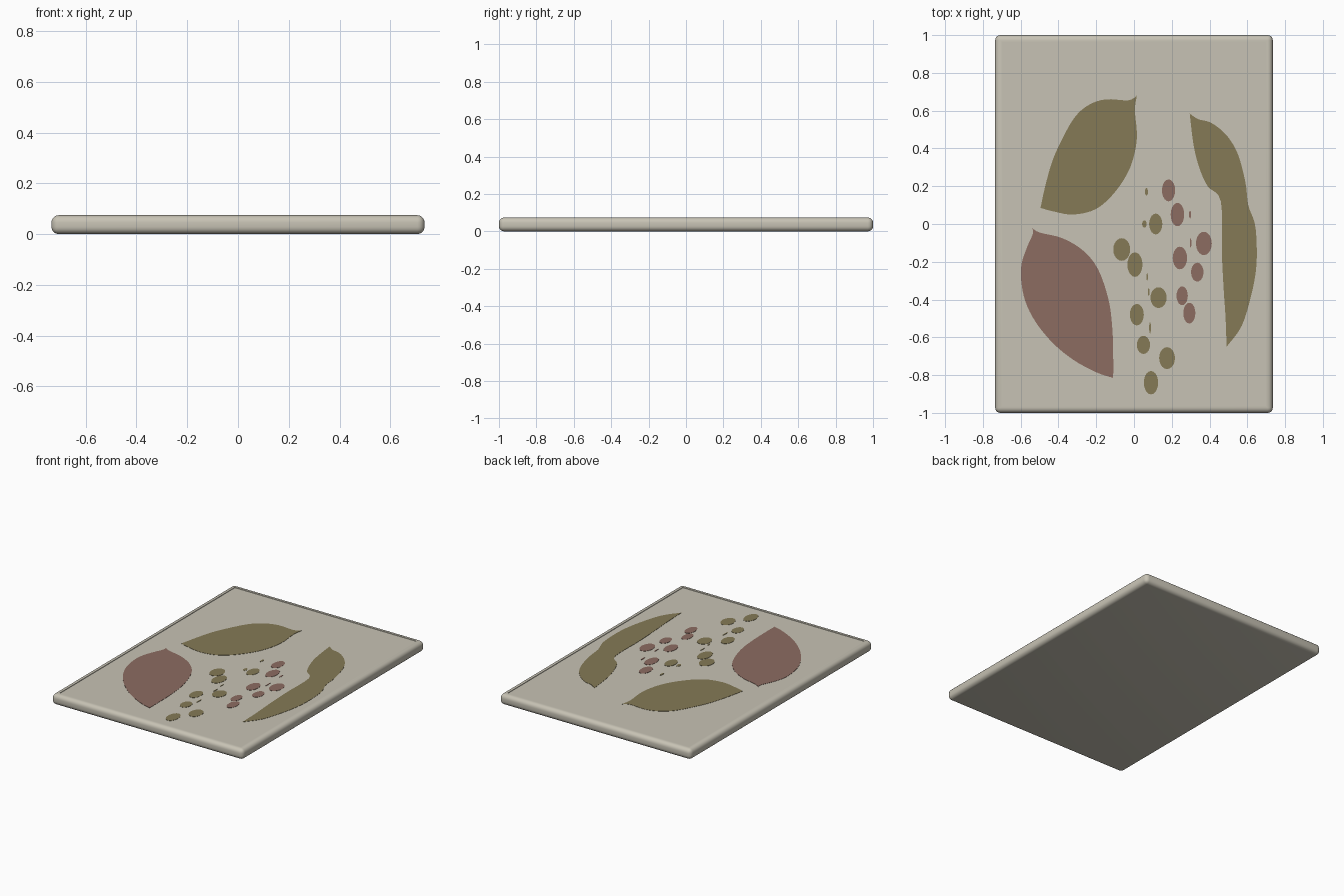
import bpy, bmesh, math
from mathutils import Vector

if "Cube" in bpy.data.objects:
    bpy.data.objects.remove(bpy.data.objects["Cube"])


def material(name, rgb):
    m = bpy.data.materials.new(name)
    m.diffuse_color = (*rgb, 1.0)
    m.use_nodes = True
    m.node_tree.nodes["Principled BSDF"].inputs["Base Color"].default_value = m.diffuse_color
    return m


stone = material("warm stone", (0.575, 0.545, 0.46))
olive = material("olive", (0.235, 0.195, 0.094))
rose = material("dusty rose", (0.262, 0.150, 0.120))

W, L, H = 1.47, 2.0, 0.074
PANEL_Z = H - 0.003


def add_object(name, bm, mat):
    bmesh.ops.recalc_face_normals(bm, faces=bm.faces[:])
    mesh = bpy.data.meshes.new(name)
    bm.to_mesh(mesh)
    bm.free()
    mesh.materials.append(mat)
    ob = bpy.data.objects.new(name, mesh)
    bpy.context.collection.objects.link(ob)
    return ob


def add_plate(bm, pts, thick=0.0015):
    """Thin flat plate lying on the panel, slightly sunk into it."""
    low = [bm.verts.new((x, y, PANEL_Z - 0.001)) for x, y in pts]
    face = bm.faces.new(low)
    ext = bmesh.ops.extrude_face_region(bm, geom=[face], use_keep_orig=True)
    for v in ext["geom"]:
        if isinstance(v, bmesh.types.BMVert):
            v.co.z += thick + 0.001


def spline(pts, steps=4):
    """Smooth open curve through the points; the last point is left out."""
    p = [Vector(q) for q in pts]
    p = [p[0]] + p + [p[-1]]
    out = []
    for i in range(1, len(p) - 2):
        a, b, c, d = p[i - 1:i + 3]
        for k in range(steps):
            t = k / steps
            out.append(0.5 * (2 * b + (c - a) * t + (2 * a - 5 * b + 4 * c - d) * t * t
                              + (3 * b - a - 3 * c + d) * t ** 3))
    return out


def leaf(name, side_a, side_b, mat):
    """Leaf outline: side_a runs tip to tip, side_b runs back again."""
    bm = bmesh.new()
    add_plate(bm, spline(side_a) + spline([side_a[-1]] + side_b + [side_a[0]]))
    add_object(name, bm, mat)


def ellipse(x, y, rx, ry, n=20):
    return [(x + rx * math.cos(2 * math.pi * i / n), y + ry * math.sin(2 * math.pi * i / n))
            for i in range(n)]


def berries(name, spots, mat):
    bm = bmesh.new()
    for s in spots:
        add_plate(bm, ellipse(*s))
    add_object(name, bm, mat)


# Slab with rounded edges and a slightly sunken top panel
bm = bmesh.new()
bmesh.ops.create_cube(bm, size=1)
for v in bm.verts:
    v.co = Vector((v.co.x * W, v.co.y * L, (v.co.z + 0.5) * H))
bmesh.ops.bevel(bm, geom=bm.edges[:], offset=0.028, segments=5, profile=0.5, affect='EDGES')
bm.normal_update()
top = max((f for f in bm.faces if f.normal.z > 0.99), key=lambda f: f.calc_area())
bmesh.ops.inset_region(bm, faces=[top], thickness=0.014)
bmesh.ops.inset_region(bm, faces=[top], thickness=0.001)
for v in top.verts:
    v.co.z = PANEL_Z
slab = add_object("board", bm, stone)
bpy.context.view_layer.objects.active = slab
slab.select_set(True)
bpy.ops.object.shade_smooth_by_angle(angle=math.radians(32))

# Three large leaves
leaf("upper_leaf",
     [(0.015, 0.68), (0.005, 0.6), (0.015, 0.45), (-0.02, 0.3), (-0.1, 0.17), (-0.2, 0.08),
      (-0.32, 0.05), (-0.42, 0.065), (-0.495, 0.085)],
     [(-0.47, 0.2), (-0.43, 0.34), (-0.37, 0.47), (-0.31, 0.57), (-0.24, 0.63),
      (-0.15, 0.66), (-0.03, 0.655)], olive)
leaf("lower_leaf",
     [(-0.54, -0.02), (-0.5, -0.045), (-0.38, -0.075), (-0.27, -0.14), (-0.19, -0.24),
      (-0.135, -0.4), (-0.115, -0.55), (-0.11, -0.7), (-0.11, -0.815)],
     [(-0.2, -0.785), (-0.32, -0.72), (-0.43, -0.63), (-0.52, -0.52), (-0.575, -0.41),
      (-0.597, -0.3), (-0.595, -0.21), (-0.565, -0.12), (-0.535, -0.05)], rose)
leaf("right_leaf",
     [(0.295, 0.585), (0.34, 0.555), (0.41, 0.535), (0.49, 0.47), (0.55, 0.37), (0.59, 0.22),
      (0.605, 0.1), (0.64, 0.0), (0.65, -0.13), (0.645, -0.25), (0.62, -0.38),
      (0.57, -0.54), (0.49, -0.65)],
     [(0.485, -0.5), (0.475, -0.35), (0.465, -0.15), (0.46, 0.12), (0.39, 0.2),
      (0.345, 0.3), (0.315, 0.42)], olive)

# Berry clusters
berries("olive_berries", [
    (0.115, 0.0, 0.035, 0.055), (-0.065, -0.135, 0.045, 0.06), (0.005, -0.215, 0.04, 0.065),
    (0.13, -0.39, 0.043, 0.055), (0.015, -0.48, 0.037, 0.057), (0.05, -0.64, 0.035, 0.048),
    (0.175, -0.71, 0.042, 0.058), (0.09, -0.84, 0.038, 0.062)], olive)
berries("rose_berries", [
    (0.183, 0.178, 0.035, 0.058), (0.23, 0.05, 0.036, 0.062), (0.37, -0.103, 0.042, 0.062),
    (0.243, -0.18, 0.038, 0.06), (0.335, -0.255, 0.033, 0.05), (0.255, -0.38, 0.03, 0.05),
    (0.293, -0.472, 0.032, 0.055)], rose)

# Broken flecks of the stems
berries("olive_stem_flecks", [
    (0.066, 0.17, 0.008, 0.02), (0.055, 0.0, 0.012, 0.02), (0.07, -0.28, 0.004, 0.02),
    (0.078, -0.36, 0.005, 0.02), (0.085, -0.55, 0.005, 0.03)], olive)
berries("rose_stem_flecks", [
    (0.297, 0.05, 0.006, 0.02), (0.3, -0.1, 0.004, 0.025)], rose)
